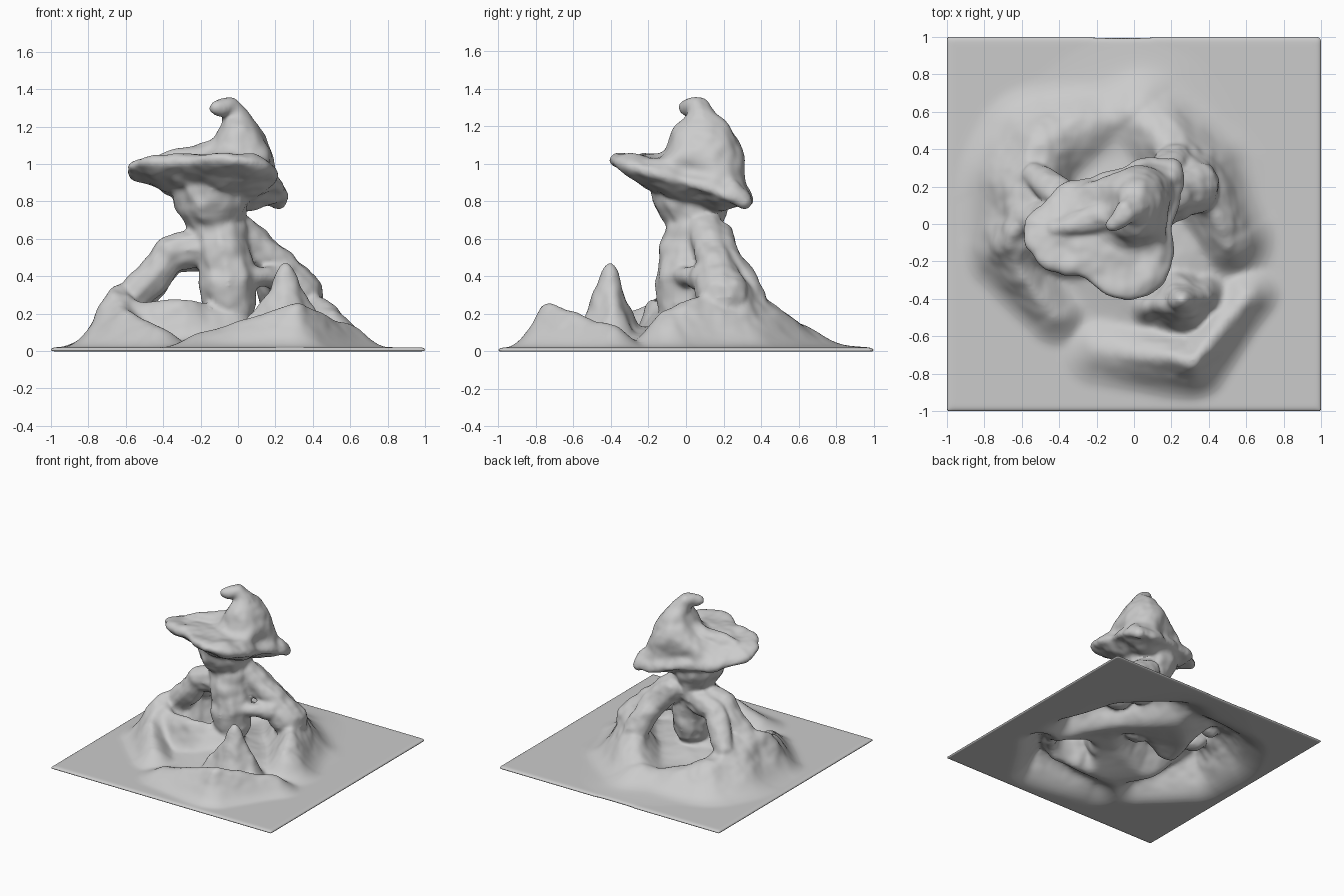
import bpy, bmesh, math
from mathutils import Vector, Matrix, noise

if "Cube" in bpy.data.objects:
    bpy.data.objects.remove(bpy.data.objects["Cube"])


def new_object(name, bm):
    mesh = bpy.data.meshes.new(name)
    bmesh.ops.recalc_face_normals(bm, faces=bm.faces)
    bm.to_mesh(mesh)
    bm.free()
    ob = bpy.data.objects.new(name, mesh)
    bpy.context.collection.objects.link(ob)
    return ob


def apply_mod(ob, kind, **settings):
    bpy.context.view_layer.objects.active = ob
    mod = ob.modifiers.new(kind, kind)
    for k, v in settings.items():
        setattr(mod, k, v)
    bpy.ops.object.modifier_apply(modifier=mod.name)


# ridges: crest points (x, y, height, width)
RIDGES = [
    [(-.42, -.48, .12, .11), (-.67, -.12, .28, .14), (-.6, .2, .27, .18),
     (-.48, .4, .23, .2), (-.1, .58, .1, .17)],
    [(-.67, -.08, .26, .13), (-.54, .06, .37, .13), (-.5, .25, .31, .14)],
    [(-.56, -.12, .26, .12), (-.3, -.17, .26, .09), (-.05, -.08, .24, .14)],
    [(.03, .58, .14, .18), (.3, .27, .38, .17), (.52, -.08, .21, .14)],
    [(-.2, -.68, .09, .13), (.32, -.73, .24, .12), (.6, -.38, .13, .11)],
    [(.1, -.45, .19, .09), (.25, -.42, .46, .13), (.38, -.38, .24, .1)],
    [(-.04, 0, .12, .4), (.15, -.2, .12, .36)],
    [(-.05, .4, .06, .42), (0, .2, .06, .5)],
]


def ridge_height(p, ridge):
    best = 0
    for a, b in zip(ridge, ridge[1:]):
        va, d = Vector(a[:2]), Vector(b[:2]) - Vector(a[:2])
        t = max(0, min(1, (p - va).dot(d) / d.length_squared))
        h, w = a[2] + (b[2] - a[2]) * t, a[3] + (b[3] - a[3]) * t
        best = max(best, h * math.exp(-(p - va - d * t).length_squared / w ** 2))
    return best


def ground_height(x, y):
    warp = noise.noise_vector(Vector((x * 3, y * 3, 0))) * .035
    p = Vector((x + warp.x, y + warp.y))
    h = sum(ridge_height(p, r) ** 4 for r in RIDGES) ** .25
    return max(0, h - .008)


# hollow ground sheet
bm = bmesh.new()
bmesh.ops.create_grid(bm, x_segments=110, y_segments=110, size=1)
for v in bm.verts:
    v.co.z = .02 + ground_height(v.co.x, v.co.y)
ground = new_object("ground", bm)
apply_mod(ground, 'SOLIDIFY', thickness=.022, offset=-1)
parts = [ground]


# limbs of rock made of overlapping balls (x, y, z, radius)
def limb(name, *pts):
    bm = bmesh.new()
    for a, b in zip(pts, pts[1:]):
        a, b = Vector(a), Vector(b)
        n = max(2, int((b - a).length / .025))
        for i in range(n + 1):
            p = a.lerp(b, i / n)
            bmesh.ops.create_icosphere(bm, subdivisions=2, radius=p[3],
                                       matrix=Matrix.Translation(Vector(p[:3])))
    parts.append(new_object(name, bm))


limb("pillar", (-.05, -.01, .26, .15), (-.05, -.01, .38, .155), (-.12, .04, .7, .155))
limb("neck", (-.12, .04, .7, .155), (-.14, .03, .86, .22))
limb("left_arch", (-.12, .03, .57, .12), (-.36, .03, .52, .1), (-.55, .03, .29, .1))
limb("left_flank", (-.15, .08, .55, .12), (-.36, .13, .5, .09), (-.52, .26, .28, .08))
limb("right_arch", (-.02, .1, .66, .1), (.19, .15, .48, .1), (.33, .2, .29, .14))
limb("right_flank", (0, .16, .6, .1), (.14, .21, .48, .1), (.22, .34, .27, .1))
limb("window_sill", (.02, -.02, .39, .08), (.12, 0, .4, .05), (.23, .1, .4, .08))
limb("curled_tip", (.01, .09, 1.22, .09), (-.04, .07, 1.3, .06), (-.12, -.005, 1.295, .035))
limb("cap_shoulder", (-.42, -.03, .985, .06), (-.08, .06, 1.07, .09))
limb("cap_corner", (.2, .24, .85, .06), (.21, .31, .795, .045))

# cap: tilted brim outline lofted to an underside and a crown
OUTLINE = [(-.6, -.02), (-.58, -.12), (-.48, -.25), (-.35, -.26), (-.25, -.28), (-.18, -.37),
           (-.05, -.4), (.05, -.39), (.15, -.33), (.21, -.25), (.21, -.1), (.2, 0), (.24, .1),
           (.28, .24), (.22, .34), (.1, .37), (-.02, .32), (-.2, .26), (-.35, .23), (-.5, .12)]


def brim_ring(scale, dz):
    ring = []
    for x, y in OUTLINE:
        px, py = -.06 + (x + .06) * scale, .05 + (y - .05) * scale
        ring.append((px, py, .916 - .067 * px - .266 * py + dz - .05 * max(0, px + py - .35)))
    return ring


def crown_ring(cx, cy, rx, ry, z):
    ring = []
    for x, y in OUTLINE:
        a = math.atan2(y - .05, x + .06)
        ring.append((cx + rx * math.cos(a), cy + ry * math.sin(a), z))
    return ring


rings = [brim_ring(.35, -.13), brim_ring(.62, -.09), brim_ring(.87, -.045), brim_ring(1, -.03),
         brim_ring(1.03, 0), brim_ring(.98, .035), brim_ring(.8, .065),
         crown_ring(-.01, .1, .215, .24, 1.03), crown_ring(.01, .1, .155, .2, 1.12),
         crown_ring(.02, .09, .1, .14, 1.21), crown_ring(.01, .085, .06, .08, 1.28)]
bm = bmesh.new()
loops = [[bm.verts.new(p) for p in r] for r in rings]
n = len(OUTLINE)
for lo, hi in zip(loops, loops[1:]):
    for i in range(n):
        bm.faces.new((lo[i], lo[(i + 1) % n], hi[(i + 1) % n], hi[i]))
bm.faces.new(loops[0][::-1])
bm.faces.new(loops[-1])
cap = new_object("cap", bm)
apply_mod(cap, 'SUBSURF', levels=2)
parts.append(cap)

# fuse everything into one sculpted skin
bpy.ops.object.select_all(action='DESELECT')
for ob in parts:
    ob.select_set(True)
bpy.context.view_layer.objects.active = ground
bpy.ops.object.join()
ground.name = "rock_formation"
apply_mod(ground, 'REMESH', mode='VOXEL', voxel_size=.0125)
apply_mod(ground, 'SMOOTH', factor=.5, iterations=7)

# weathering, fading out on the flat ground
mesh = ground.data
moves = []
for v in mesh.vertices:
    fade = max(0, min(1, (v.co.z - .05) / .2))
    amount = noise.noise(v.co * 7) * .02 + noise.noise(v.co * 15) * .007
    moves.append(v.normal * amount * fade)
for v, m in zip(mesh.vertices, moves):
    v.co += m
for p in mesh.polygons:
    p.use_smooth = True
